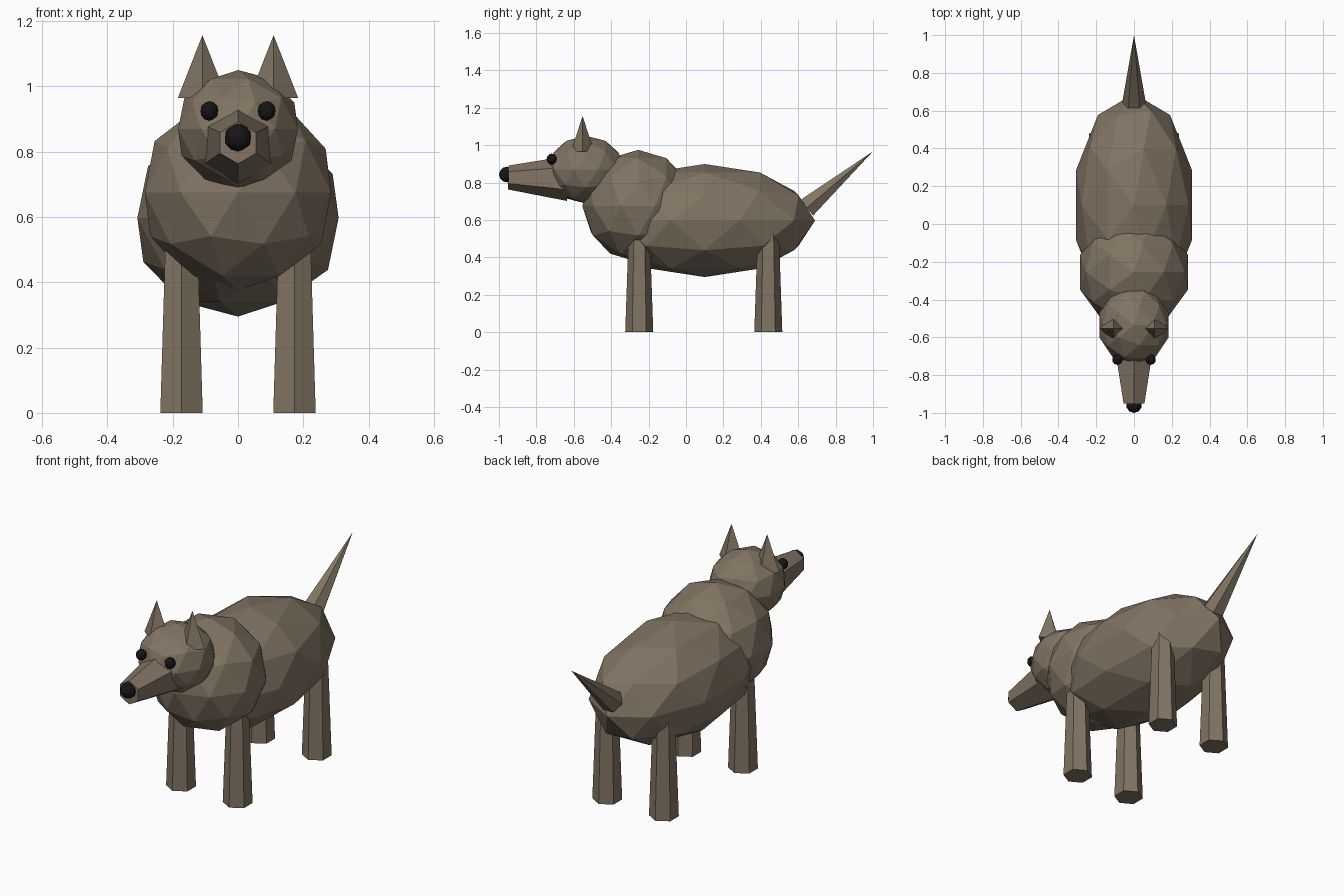
import bpy, bmesh, math
from mathutils import Matrix, Vector, Euler

if "Cube" in bpy.data.objects:
    bpy.data.objects.remove(bpy.data.objects["Cube"])


def material(name, rgb):
    m = bpy.data.materials.new(name)
    m.diffuse_color = (*rgb, 1)
    m.use_nodes = True
    m.node_tree.nodes["Principled BSDF"].inputs["Base Color"].default_value = m.diffuse_color
    return m


FUR = material("brown_fur", (0.22, 0.175, 0.125))
BLACK = material("black", (0.008, 0.008, 0.009))


def finish(name, bm, mat):
    mesh = bpy.data.meshes.new(name)
    bm.to_mesh(mesh)
    bm.free()
    mesh.materials.append(mat)
    ob = bpy.data.objects.new(name, mesh)
    bpy.context.collection.objects.link(ob)
    return ob


def ball(name, center, radii, mat=FUR):
    """Faceted ellipsoid."""
    bm = bmesh.new()
    m = Matrix.Translation(center) @ Matrix.Diagonal((*radii, 1))
    bmesh.ops.create_icosphere(bm, subdivisions=2, radius=1, matrix=m)
    return finish(name, bm, mat)


def taper(name, start, end, r1, r2, sides, spin=0, squash=1, mat=FUR):
    """Tapered prism or cone between two points that share the same x."""
    a, b = Vector(start), Vector(end)
    d = b - a
    tilt = Matrix.Rotation(-math.atan2(d.y, d.z), 4, 'X')
    m = (Matrix.Translation((a + b) / 2) @ tilt
         @ Matrix.Diagonal((1, squash, 1, 1)) @ Matrix.Rotation(spin, 4, 'Z'))
    bm = bmesh.new()
    bmesh.ops.create_cone(bm, cap_ends=True, segments=sides, radius1=r1,
                          radius2=r2, depth=d.length, matrix=m)
    bmesh.ops.remove_doubles(bm, verts=bm.verts, dist=1e-5)
    return finish(name, bm, mat)


# Torso and head
ball("body", (0, 0.10, 0.597), (0.324, 0.59, 0.302))
ball("chest", (0, -0.255, 0.675), (0.30, 0.30, 0.30))
ball("head", (0, -0.535, 0.869), (0.193, 0.21, 0.181))

# Muzzle and nose
taper("muzzle", (0, -0.635, 0.822), (0, -0.95, 0.827), 0.12, 0.064, 6)
ball("nose", (0, -0.958, 0.843), (0.042, 0.042, 0.042), BLACK)

# Tail
taper("tail", (0, 0.645, 0.665), (0, 1.0, 0.967), 0.062, 0, 6, spin=math.pi / 6)

# Paired parts
for side, s in (("left", 1), ("right", -1)):
    ball(f"{side}_eye", (0.088 * s, -0.718, 0.925), (0.028, 0.028, 0.03), BLACK)
    taper(f"{side}_ear", (0.109 * s, -0.553, 0.965), (0.109 * s, -0.553, 1.157),
          0.075, 0, 4, squash=0.82)
    for end, y in (("front", -0.25), ("back", 0.44)):
        taper(f"{side}_{end}_leg", (0.173 * s, y, 0), (0.173 * s, y, 0.55),
              0.075, 0.056, 6)
